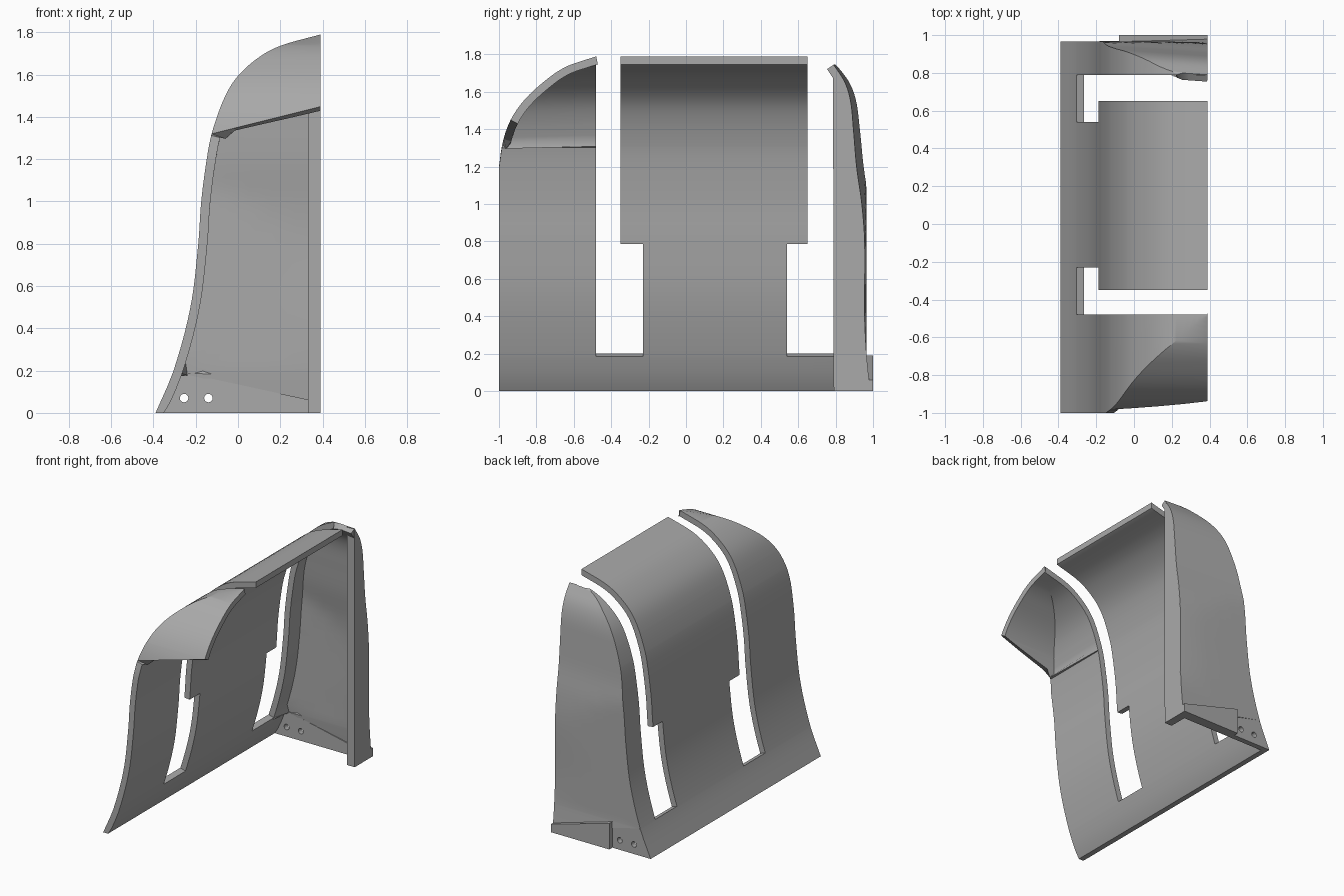
import bpy, bmesh

cube = bpy.data.objects.get("Cube")
if cube:
    bpy.data.objects.remove(cube, do_unlink=True)

grey = bpy.data.materials.new("plain_grey")
grey.use_nodes = True
grey.diffuse_color = (0.4, 0.4, 0.4, 1)
grey.node_tree.nodes["Principled BSDF"].inputs["Base Color"].default_value = (0.4, 0.4, 0.4, 1)


def curve(pts):
    """Smooth function through (z, value) points."""
    def slope(i):
        a, b = pts[max(i - 1, 0)], pts[min(i + 1, len(pts) - 1)]
        return (b[1] - a[1]) / (b[0] - a[0])

    def f(z):
        z = min(max(z, pts[0][0]), pts[-1][0])
        i = max(k for k in range(len(pts) - 1) if pts[k][0] <= z)
        (z0, v0), (z1, v1) = pts[i], pts[i + 1]
        h = z1 - z0
        t = (z - z0) / h
        return ((2*t**3 - 3*t**2 + 1) * v0 + (t**3 - 2*t**2 + t) * h * slope(i)
                + (3*t**2 - 2*t**3) * v1 + (t**3 - t**2) * h * slope(i + 1))
    return f


def make_object(name, bm):
    mesh = bpy.data.meshes.new(name)
    bm.to_mesh(mesh)
    bm.free()
    mesh.materials.append(grey)
    ob = bpy.data.objects.new(name, mesh)
    bpy.context.collection.objects.link(ob)
    return ob


def activate(ob):
    bpy.ops.object.select_all(action='DESELECT')
    ob.select_set(True)
    bpy.context.view_layer.objects.active = ob


def prism(name, outline, move):
    """Extrude a flat outline along a vector."""
    bm = bmesh.new()
    face = bm.faces.new([bm.verts.new(p) for p in outline])
    ext = bmesh.ops.extrude_face_region(bm, geom=[face])
    bmesh.ops.translate(bm, vec=move, verts=[v for v in ext["geom"] if isinstance(v, bmesh.types.BMVert)])
    bmesh.ops.recalc_face_normals(bm, faces=bm.faces)
    return make_object(name, bm)


TOP, EDGE, BACK_TOP = 1.79, 0.39, 1.745
SLOT_LOW, SLOT_STEP, HOOD_LOW = 0.2, 0.79, 1.32

# Side profile of the sheet, the front hood and the back wall, by height
sheet_x = curve([(0, -.39), (.2, -.305), (.5, -.225), (.8, -.188), (1, -.174), (1.2, -.148), (1.33, -.122),
                 (1.5, -.06), (1.6, .005), (1.69, .11), (1.74, .21), (TOP, EDGE)])
hood_y = curve([(1.2, -1), (1.33, -.98), (1.445, -.94), (1.55, -.87), (1.65, -.765), (1.735, -.64), (TOP, -.48)])
wall_y = curve([(0, .985), (.2, .965), (.4, .955), (.8, .955), (1, .94), (1.2, .912), (1.4, .895),
                (1.55, .88), (1.65, .85), (BACK_TOP, .79)])


def wall(x, z):
    y = wall_y(z)
    return min(y + .07 * (EDGE - x), max(y, .965))


# Curved sheet with hood, slots and back wall, as one lofted surface
heights = sorted({round(TOP * (1 - (1 - i / 50) ** 1.8), 4) for i in range(51)}
                 | {SLOT_LOW, SLOT_STEP, HOOD_LOW, 1.45, BACK_TOP})
WALL_STEPS = 5
bm = bmesh.new()
rows = []
for z in heights:
    x = sheet_x(z)
    hood_end = min(max(x, sheet_x(HOOD_LOW) + (z - HOOD_LOW) * 4), EDGE)
    start = x if z >= SLOT_LOW else -.305 + (SLOT_LOW - z) * 4.2
    start = min(start, EDGE)
    back = wall(x, z) if z < BACK_TOP else .79
    line = [(hood_end, hood_y(z))]
    line += [(x, y) for y in (hood_y(z), -.48, -.35, -.23, .54, .65, .79, min(back, .965))]
    for i in range(WALL_STEPS + 1):
        wx = start + (EDGE - start) * i / WALL_STEPS
        line.append((wx, wall(wx, z) if i or z < SLOT_LOW else min(back, .965)))
    rows.append([bm.verts.new((px, py, z)) for px, py in line])


def kept(col, z):
    if col == 0:
        return z > HOOD_LOW
    if col in (2, 6):
        return z < SLOT_LOW
    if col in (3, 5):
        return z < SLOT_LOW or z > SLOT_STEP
    if col == 8:
        return False
    if col >= 7:
        return z < BACK_TOP
    return True


for r in range(len(rows) - 1):
    mid = (heights[r] + heights[r + 1]) / 2
    for c in range(len(rows[0]) - 1):
        if kept(c, mid):
            bm.faces.new((rows[r][c], rows[r + 1][c], rows[r + 1][c + 1], rows[r][c + 1]))
bmesh.ops.delete(bm, geom=[v for v in bm.verts if not v.link_faces], context='VERTS')
bmesh.ops.remove_doubles(bm, verts=bm.verts, dist=0.0005)
bmesh.ops.dissolve_degenerate(bm, edges=bm.edges, dist=0.0005)
sheet = make_object("curved_sheet", bm)
activate(sheet)
solid = sheet.modifiers.new("thickness", 'SOLIDIFY')
solid.thickness = 0.043
solid.offset = -1
solid.use_even_offset = True
bpy.ops.object.modifier_apply(modifier="thickness")
for v in sheet.data.vertices:      # trim the inner skin flush with base and side
    v.co.z = max(v.co.z, 0)
    v.co.x = min(v.co.x, EDGE)
bpy.ops.object.shade_smooth_by_angle(angle=0.5)

# Upright rib closing the open side of the back wall
steps = [BACK_TOP * i / 30 for i in range(31)]
prism("side_rib", [(.33, .79, 0)] + [(.33, wall_y(z) - .004, z) for z in steps], (EDGE - .33, 0, 0))

# Base plate with two screw holes
plate = prism("base_plate", [(-.385, .925, 0), (EDGE, .925, 0), (EDGE, .925, .05), (-.3, .925, .2)], (0, .04, 0))
for x in (-.255, -.14):
    bpy.ops.mesh.primitive_cylinder_add(vertices=24, radius=.02, depth=.3, location=(x, .945, .07),
                                        rotation=(1.5708, 0, 0))
    cutter = bpy.context.object
    cutter.name = "hole_cutter"
    cutter.hide_render = True
    cut = plate.modifiers.new("hole", 'BOOLEAN')
    cut.object = cutter
    cut.solver = 'EXACT'
    activate(plate)
    bpy.ops.object.modifier_apply(modifier="hole")
    bpy.data.objects.remove(cutter, do_unlink=True)

# Thicker wedge on the outside of the base plate
prism("base_wedge", [(-.08, .95, 0), (EDGE, .95, 0), (EDGE, .95, .06), (-.08, .95, .19)], (0, .05, 0))
